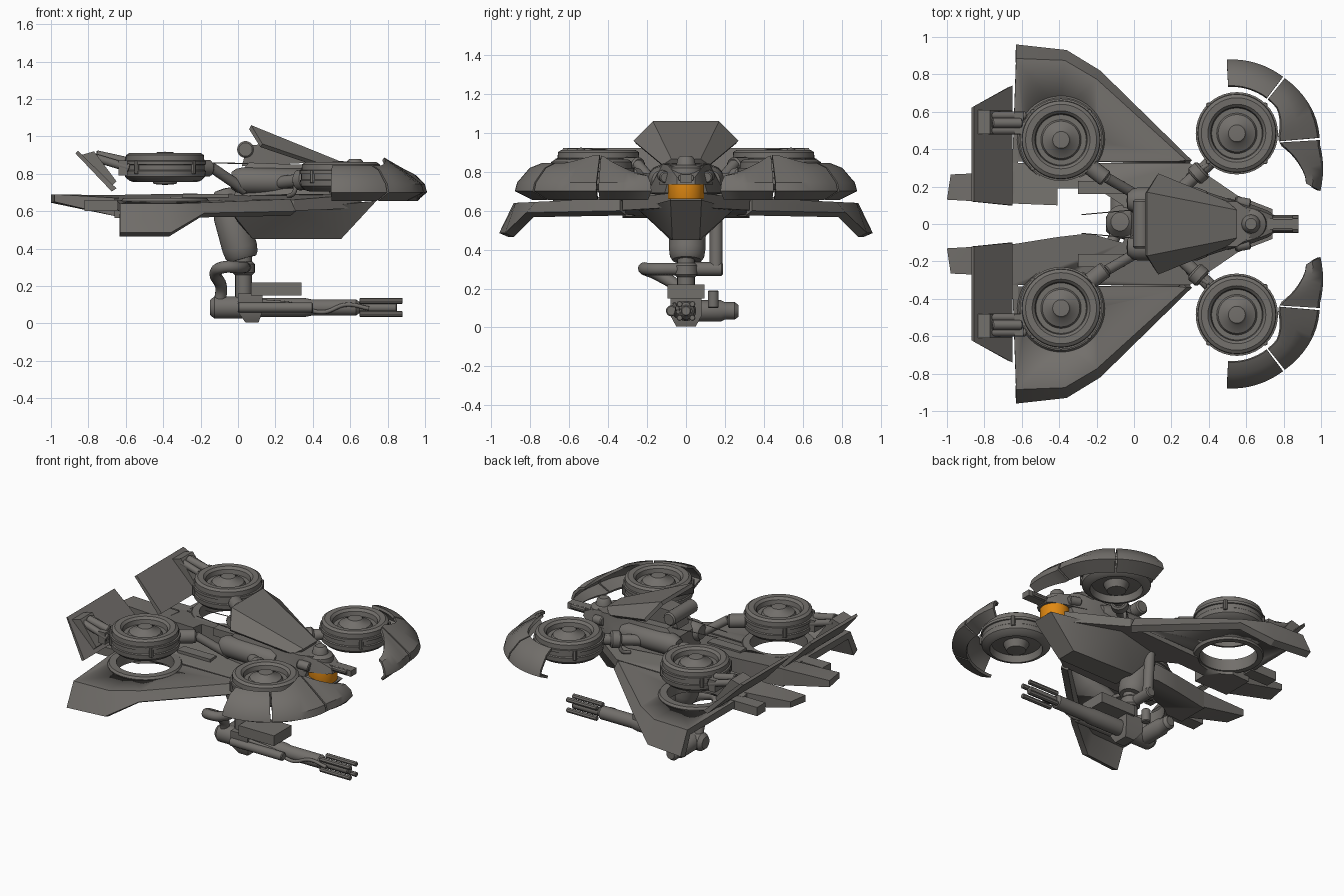
import bpy, bmesh, math
from mathutils import Vector

if "Cube" in bpy.data.objects:
    bpy.data.objects.remove(bpy.data.objects["Cube"])


def material(name, rgb):
    m = bpy.data.materials.new(name)
    m.use_nodes = True
    m.diffuse_color = (*rgb, 1)
    m.node_tree.nodes["Principled BSDF"].inputs["Base Color"].default_value = (*rgb, 1)
    return m


GREY = material("warm grey", (0.17, 0.16, 0.148))
ORANGE = material("orange", (0.75, 0.25, 0.006))


def activate(ob):
    bpy.ops.object.select_all(action="DESELECT")
    ob.select_set(True)
    bpy.context.view_layer.objects.active = ob


def finish(name, bm, mat=GREY, thick=0):
    """Turn a bmesh into an object; thick gives an open sheet a wall."""
    bmesh.ops.remove_doubles(bm, verts=bm.verts, dist=1e-5)
    bmesh.ops.recalc_face_normals(bm, faces=bm.faces)
    if thick and sum(f.normal.z * f.calc_area() for f in bm.faces) < 0:
        bmesh.ops.reverse_faces(bm, faces=bm.faces)
    me = bpy.data.meshes.new(name)
    bm.to_mesh(me)
    bm.free()
    me.materials.append(mat)
    ob = bpy.data.objects.new(name, me)
    bpy.context.collection.objects.link(ob)
    activate(ob)
    if thick:
        mod = ob.modifiers.new("wall", "SOLIDIFY")
        mod.thickness, mod.offset = thick, -1
        bpy.ops.object.modifier_apply(modifier=mod.name)
    bpy.ops.object.shade_smooth_by_angle(angle=math.radians(32))
    return ob


def hull(name, pts):
    bm = bmesh.new()
    for p in pts:
        bm.verts.new(p)
    res = bmesh.ops.convex_hull(bm, input=bm.verts)
    bmesh.ops.delete(bm, geom=[v for v in res["geom_interior"] if isinstance(v, bmesh.types.BMVert)], context="VERTS")
    bmesh.ops.dissolve_limit(bm, angle_limit=0.02, verts=bm.verts, edges=bm.edges)
    return finish(name, bm)


def both(pts):
    return [(x, s * y, z) for x, y, z in pts for s in (1, -1)]


def box(name, lo, hi):
    return hull(name, [(x, y, z) for x in (lo[0], hi[0]) for y in (lo[1], hi[1]) for z in (lo[2], hi[2])])


def lathe(name, profile, origin, axis=(0, 0, 1), mat=GREY, seg=40):
    bm = bmesh.new()
    vs = [bm.verts.new((r, 0, h)) for r, h in profile]
    es = [bm.edges.new(p) for p in zip(vs, vs[1:])]
    bmesh.ops.spin(bm, geom=vs + es, cent=(0, 0, 0), axis=(0, 0, 1), angle=math.tau, steps=seg)
    turn = Vector((0, 0, 1)).rotation_difference(Vector(axis))
    for v in bm.verts:
        v.co = turn @ v.co + Vector(origin)
    return finish(name, bm, mat)


def rod(name, a, b, r, seg=20):
    d = Vector(b) - Vector(a)
    n = d.length
    c = min(r, n) * 0.2
    return lathe(name, [(0, 0), (r - c, 0), (r, c), (r, n - c), (r - c, n), (0, n)], a, d, seg=seg)


def hose(name, pts, r):
    cu = bpy.data.curves.new(name, "CURVE")
    cu.dimensions, cu.bevel_depth, cu.bevel_resolution = "3D", r, 4
    cu.use_fill_caps = True
    sp = cu.splines.new("BEZIER")
    sp.bezier_points.add(len(pts) - 1)
    for bp, p in zip(sp.bezier_points, pts):
        bp.co = p
        bp.handle_left_type = bp.handle_right_type = "AUTO"
    cu.materials.append(GREY)
    ob = bpy.data.objects.new(name, cu)
    bpy.context.collection.objects.link(ob)
    activate(ob)
    bpy.ops.object.convert(target="MESH")


def slab(name, outline, top, bottom):
    """Prism on an xy outline between two sloped planes."""
    bm = bmesh.new()
    t = [bm.verts.new((x, y, top(x, y))) for x, y in outline]
    b = [bm.verts.new((x, y, bottom(x, y))) for x, y in outline]
    bm.faces.new(t)
    bm.faces.new(b[::-1])
    for i in range(len(t)):
        j = (i + 1) % len(t)
        bm.faces.new((t[i], b[i], b[j], t[j]))
    return finish(name, bm)


def strips(name, rows, thick):
    """Sheet of quads between equally long rows of points."""
    bm = bmesh.new()
    grid = [[bm.verts.new(p) for p in row] for row in rows]
    for r, q in zip(grid, grid[1:]):
        for i in range(len(r) - 1):
            bm.faces.new((r[i], r[i + 1], q[i + 1], q[i]))
    return finish(name, bm, GREY, thick)


def cut_hole(ob, x, y, r):
    cutter = rod("hole_cutter", (x, y, 0.3), (x, y, 1), r, seg=40)
    cutter.hide_render = True
    mod = ob.modifiers.new("hole", "BOOLEAN")
    mod.object, mod.solver = cutter, "EXACT"
    activate(ob)
    bpy.ops.object.modifier_apply(modifier=mod.name)
    bpy.data.objects.remove(cutter)


def fender_rows(a0, a1, s):
    """Cross-sections of the curved guard round a front rotor."""
    rows = []
    for i in range(9):
        a = a0 + (a1 - a0) * i / 8
        end = max(0, -a / 27)
        peak = max(0, 1 - abs(a - 8) / 30)
        out = 0.46 + 0.015 * min(1, max(0, (50 - a) / 30)) + 0.06 * end
        inner = 0.32 - 0.06 * peak + 0.13 * end
        section = [(out - 0.09 + 0.05 * end, 0.655), (out, 0.7), (out - 0.012, 0.745),
                   (0.45 * out + 0.55 * inner, 0.82 - 0.04 * end), (inner, 0.845 + 0.045 * peak - 0.06 * end)]
        c, k = math.cos(math.radians(a)), math.sin(math.radians(a))
        rows.append([(0.52 + r * c, s * (0.42 + r * k), z) for r, z in section])
    return rows


# Rotor profile: hub cone, stepped tiers, rim, grooved side, open underside
ROTOR = [(0, .918), (.045, .915), (.056, .9), (.1, .88), (.108, .865), (.135, .865), (.14, .895), (.155, .91),
         (.19, .912), (.208, .9), (.21, .87), (.22, .868), (.22, .85), (.212, .848), (.212, .82), (.218, .815),
         (.215, .785), (.19, .762), (.165, .755), (.155, .8), (.08, .79), (.06, .745), (0, .74)]

for s, side in ((1, "a"), (-1, "b")):
    # Rotors with clamps round the rim
    for x, y, dz, where in ((-0.39, 0.45, 0, "rear"), (0.55, 0.485, -0.05, "front")):
        lathe(f"{where}_rotor_{side}", [(r, h + dz) for r, h in ROTOR], (x, s * y, 0))
        for k in range(4):
            a = math.radians(45 + 90 * k)
            p = Vector((x + 0.214 * math.cos(a), s * y + 0.214 * math.sin(a), 0.8 + dz))
            rod(f"{where}_rotor_clamp_{side}{k}", p, p + Vector((0, 0, 0.07)), 0.014, seg=8)

    # Outer wing panel with a sharply drooping tip
    root = [(0.24, 0.335, 0.665), (-0.2, 0.335, 0.66), (-0.38, 0.335, 0.66), (-0.65, 0.335, 0.66)]
    fold = [(0.28, 0.34, 0.665), (-0.2, 0.775, 0.645), (-0.37, 0.875, 0.64), (-0.63, 0.885, 0.64)]
    drop = [(0.31, 0.34, 0.6), (-0.18, 0.82, 0.59), (-0.36, 0.93, 0.485), (-0.63, 0.96, 0.485)]
    outer = strips(f"outer_wing_{side}", [[(x, s * y, z) for x, y, z in row] for row in (root, fold, drop)], 0.05)
    cut_hole(outer, -0.39, s * 0.45, 0.19)

    # Inner wing panel, notched on one side only
    notch = [(-0.2, 0.19), (-0.41, 0.19), (-0.41, 0.1)] if s > 0 else [(-0.24, 0.05), (-0.41, 0.07)]
    plan = [(0.3, 0.325), (0.66, 0.08), (0.66, 0), (-0.02, 0), (-0.06, 0.1)] + notch + [(-0.66, 0.11), (-0.66, 0.325)]
    inner = slab(f"inner_wing_{side}", [(x, s * y) for x, y in plan],
                 lambda x, y: 0.7 - 0.12 * abs(y), lambda x, y: 0.59 + 0.04 * x)
    cut_hole(inner, -0.39, s * 0.45, 0.19)
    lathe(f"wing_duct_{side}", [(.18, .59), (.215, .59), (.235, .655), (.225, .67), (.18, .67), (.18, .59)],
          (-0.39, s * 0.45, 0))

    # Tail booms
    hull(f"tail_boom_{side}", [(x, s * y, z) for x, y, z in (
        (-1, .13, .645), (-1, .13, .69), (-.98, .265, .69), (-.98, .265, .65),
        (-.64, .11, .57), (-.64, .11, .685), (-.64, .28, .67), (-.64, .28, .57))])
    box(f"short_boom_{side}", (-0.82, s * 0.31, 0.6), (-0.62, s * 0.4, 0.66))

    # Thin tilted tail flap with its hinge bracket and arms
    hull(f"tail_flap_{side}", [(x, s * y, z) for x, z, y0, y1 in (
        (-.87, .91, .12, .62), (-.855, .922, .12, .63), (-.675, .705, .1, .73), (-.65, .722, .1, .74))
        for y in (y0, y1)])
    hull(f"flap_bracket_{side}", [(x, s * y, z) for y in (.48, .61) for x, z in (
        (-.84, .9), (-.77, .92), (-.65, .76), (-.69, .72))])
    for y in (0.5, 0.58):
        rod(f"flap_arm_{side}", (-0.78, s * y, 0.89), (-0.58, s * y, 0.83), 0.022, seg=12)
    rod(f"flap_piston_{side}", (-0.76, s * 0.54, 0.9), (-0.6, s * 0.54, 0.865), 0.026, seg=16)
    box(f"flap_mount_{side}", (-0.64, s * 0.48, 0.79), (-0.59, s * 0.6, 0.87))

    # Front fender in three plates
    for k, (a0, a1) in enumerate(((93, 53), (51.5, 5), (3.5, -27))):
        strips(f"front_fender_{side}{k}", fender_rows(a0, a1, s), 0.018)

    # Rotor mounting arms
    rod(f"front_arm_{side}", (0.2, s * 0.14, 0.75), (0.42, s * 0.34, 0.775), 0.035)
    rod(f"front_arm_collar_{side}", (0.32, s * 0.25, 0.765), (0.37, s * 0.295, 0.77), 0.055)
    rod(f"rear_arm_{side}", (0.04, s * 0.14, 0.71), (-0.15, s * 0.25, 0.84), 0.028)
    rod(f"rear_arm_collar_{side}", (-0.15, s * 0.24, 0.83), (-0.24, s * 0.31, 0.83), 0.045)
    box(f"arm_block_{side}", (-0.3, s * 0.16, 0.64), (-0.05, s * 0.23, 0.692))
    hose(f"arm_cable_{side}", [(.27, s * .22, .68), (.3, s * .27, .7), (.32, s * .27, .78), (.4, s * .32, .8)], 0.012)

    # Side pods and aerials
    lathe(f"side_pod_{side}", [(0, 0), (.045, .005), (.062, .03), (.07, .06), (.07, .38), (.05, .43), (0, .44)],
          (-0.04, s * 0.125, 0.765), (1, 0, -0.02))
    rod(f"aerial_{side}", (-0.28, s * 0.05, 0.86), (0.05, s * 0.08, 0.855), 0.003, seg=6)

# Fuselage, keel and canopy
hull("fuselage", both([(-.02, .13, .68), (.0, .12, .8), (.06, .12, .86), (.3, .2, .69), (.55, .12, .84),
                       (.58, .11, .69), (.62, .07, .83)]))
hull("keel", both([(.08, .08, .45), (.55, .07, .45), (.74, .08, .655), (.3, .25, .61), (-.04, .18, .6), (.0, .1, .54)]))
strips("canopy", [[(.13, .27, .96), (.07, .17, 1.06), (.07, -.17, 1.06), (.13, -.27, .96)],
                  [(.5, .12, .835), (.55, .075, .865), (.55, -.075, .865), (.5, -.12, .835)]], 0.025)
rod("canopy_hinge", (0.04, -0.13, 0.93), (0.04, 0.13, 0.93), 0.045)
hull("canopy_support", both([(.02, .06, .84), (.05, .06, .95), (.15, .07, .96), (.4, .06, .86)]))

# Nose: sensor band sheltered under a tapering cover
lathe("sensor_band", [(0, .66), (.09, .66), (.092, .665), (.092, .735), (0, .735)], (0.645, 0, 0), mat=ORANGE)
hull("nose_cover", both([(.5, .14, .735), (.5, .13, .82), (.64, .1, .735), (.72, .07, .735), (.75, .045, .735),
                         (.74, .045, .77), (.68, .07, .805), (.6, .09, .83)]))
lathe("nose_cap", [(0, .78), (.085, .78), (.08, .82), (.05, .835), (.042, .868), (.03, .88), (0, .88)], (0.625, 0, 0))
box("nose_probe", (0.68, -0.03, 0.745), (0.88, 0.03, 0.785))
for s in (1, -1):
    rod("nose_probe_tip", (0.74, s * 0.025, 0.768), (0.85, s * 0.025, 0.768), 0.018, seg=10)
    rod("nose_gland", (0.54, s * 0.12, 0.78), (0.62, s * 0.105, 0.77), 0.03)

# Belly turret mount
lathe("belly_drum", [(0, 0), (.075, 0), (.088, .02), (.094, .06), (.094, .24), (.09, .25), (.09, .34), (.05, .385), (0, .39)],
      (0.025, 0.005, 0.345), (-0.27, 0.02, 1))
rod("mount_post", (0.03, 0, 0.12), (0.03, 0, 0.38), 0.045)
rod("mount_collar", (0.03, 0, 0.26), (0.03, 0, 0.33), 0.06)
rod("mount_crossbar", (0.02, 0, 0.3), (0.02, 0.19, 0.3), 0.035)
rod("mount_strut", (0.02, 0.155, 0.29), (0.0, 0.155, 0.6), 0.033)
hose("feed_hose", [(-.1, 0, .1), (-.09, -.03, .19), (-.12, -.14, .27), (-.08, -.21, .3), (0, -.19, .3), (.04, -.03, .3)], 0.032)

# Gun
box("gun_cradle", (0.07, -0.095, 0.15), (0.34, 0.095, 0.22))
hull("gun_bracket", both([(.04, .05, .005), (.11, .05, .005), (.0, .08, .06), (.13, .08, .06), (.0, .08, .16), (.13, .08, .16)]))
lathe("gun_body", [(0, 0), (.04, 0), (.06, .025), (.06, .19), (.052, .2), (.052, .5), (.044, .54), (.044, .78), (.03, .8), (0, .8)],
      (-0.15, 0, 0.085), (1, 0, 0))
lathe("gun_motor", [(0, 0), (.055, 0), (.055, .16), (.045, .18), (.045, .23), (.03, .25), (0, .25)],
      (-0.07, 0.02, 0.085), (0, 1, 0))
rod("gun_side_can", (0.02, 0.14, 0.1), (0.02, 0.14, 0.19), 0.028)
rod("gun_side_tube", (0.0, -0.075, 0.085), (0.4, -0.075, 0.085), 0.028)
rod("gun_barrel", (0.5, 0, 0.085), (0.85, 0, 0.085), 0.027)
for k in range(4):
    a = math.radians(45 + 90 * k)
    y, z = 0.046 * math.cos(a), 0.085 + 0.05 * math.sin(a)
    rod(f"muzzle_prong_{k}", (0.65, y, z), (0.88, y, z), 0.016, seg=8)
hose("gun_cable", [(.1, -.06, .12), (.3, -.055, .1), (.45, -.05, .06), (.58, -.045, .1), (.7, -.04, .08)], 0.011)
